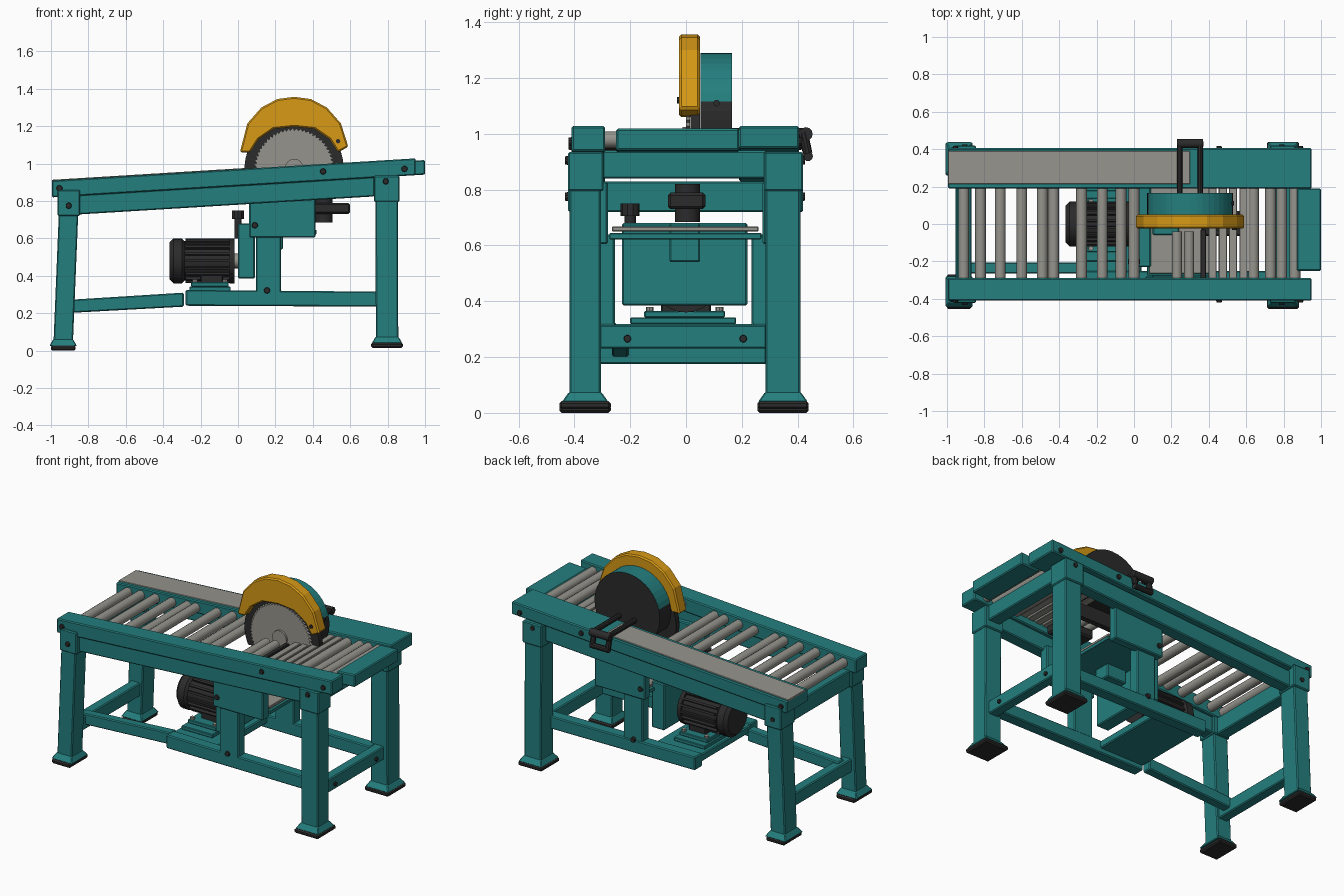
import bpy, bmesh
from math import sin, cos, pi, radians
from mathutils import Vector

cube = bpy.data.objects.get("Cube")
if cube:
    bpy.data.objects.remove(cube, do_unlink=True)


def material(name, rgb):
    m = bpy.data.materials.new(name)
    m.use_nodes = True
    m.diffuse_color = (*rgb, 1)
    bsdf = next(n for n in m.node_tree.nodes if n.type == 'BSDF_PRINCIPLED')
    bsdf.inputs["Base Color"].default_value = (*rgb, 1)
    bsdf.inputs["Roughness"].default_value = 0.6
    return m


TEAL = material("teal paint", (0.018, 0.21, 0.21))
BLACK = material("black plastic", (0.024, 0.024, 0.025))
GREY = material("dull steel", (0.30, 0.295, 0.265))
YELLOW = material("safety yellow", (0.68, 0.32, 0.008))


def finish(name, bm, mat, bevel=0.0, smooth=False):
    bmesh.ops.recalc_face_normals(bm, faces=bm.faces)
    mesh = bpy.data.meshes.new(name)
    bm.to_mesh(mesh)
    bm.free()
    ob = bpy.data.objects.new(name, mesh)
    bpy.context.scene.collection.objects.link(ob)
    mesh.materials.append(mat)
    if smooth:
        bpy.ops.object.select_all(action='DESELECT')
        ob.select_set(True)
        bpy.context.view_layer.objects.active = ob
        bpy.ops.object.shade_smooth_by_angle(angle=radians(35))
    if bevel:
        mod = ob.modifiers.new("soft edges", 'BEVEL')
        mod.width, mod.segments, mod.limit_method = bevel, 1, 'ANGLE'
    return ob


def prism(name, pts, y0, y1, mat, bevel=0.006, smooth=False):
    """Extrude an outline in x, z from y0 to y1."""
    bm = bmesh.new()
    a = [bm.verts.new((x, y0, z)) for x, z in pts]
    b = [bm.verts.new((x, y1, z)) for x, z in pts]
    bm.faces.new(a)
    bm.faces.new(b[::-1])
    for i in range(len(a)):
        j = (i + 1) % len(a)
        bm.faces.new((a[i], b[i], b[j], a[j]))
    return finish(name, bm, mat, bevel, smooth)


def box(name, x, y, z, mat, bevel=0.006):
    return prism(name, [(x[0], z[0]), (x[1], z[0]), (x[1], z[1]), (x[0], z[1])], *y, mat, bevel)


def rod(name, p, q, r, mat, r2=None, sides=16, bevel=0.0):
    p, q = Vector(p), Vector(q)
    bm = bmesh.new()
    bmesh.ops.create_cone(bm, cap_ends=True, segments=sides, radius1=r,
                          radius2=r if r2 is None else r2, depth=(q - p).length)
    turn = Vector((0, 0, 1)).rotation_difference(q - p).to_matrix()
    for v in bm.verts:
        v.co = turn @ v.co + (p + q) / 2
    return finish(name, bm, mat, bevel, True)


def deck(x):
    """Height of the sloping table top."""
    return 0.97 + 0.061 * x


def sloped(name, x0, x1, y0, y1, top, bottom, mat, bevel=0.006):
    """Beam that follows the table slope, given depths below its top."""
    pts = [(x0, deck(x0) - bottom), (x1, deck(x1) - bottom),
           (x1, deck(x1) - top), (x0, deck(x0) - top)]
    return prism(name, pts, y0, y1, mat, bevel)


def arc(cx, cz, r, a0, a1, n):
    return [(cx + r * cos(radians(a0 + (a1 - a0) * i / n)),
             cz + r * sin(radians(a0 + (a1 - a0) * i / n))) for i in range(n + 1)]


# Table rails, end plate and fence
sloped("front_rail", -0.995, 0.95, -0.41, -0.29, 0, 0.09, TEAL)
sloped("back_rail", -0.995, 0.95, 0.19, 0.405, 0, 0.08, TEAL)
sloped("fence_plate", -0.995, 0.3, 0.215, 0.39, -0.004, 0.01, GREY, 0.002)
sloped("end_plate", 0.87, 1.0, -0.25, 0.19, 0.012, 0.09, TEAL)
for side, y0, y1 in (("front", -0.39, -0.31), ("back", 0.30, 0.38)):
    sloped(side + "_apron", -0.87, 0.73, y0, y1, 0.085, 0.19, TEAL)

# Rollers and the flat slats beside the blade
for x in (-0.91, -0.82, -0.715, -0.6, -0.49, -0.43, -0.28, -0.17,
          -0.07, 0.0, 0.64, 0.73, 0.79, 0.86):
    z = deck(x) - 0.043
    rod("roller", (x, -0.3, z), (x, 0.2, z), 0.029, GREY)
for x in (0.23, 0.295):
    rod("short_roller", (x, -0.3, deck(x) - 0.04), (x, -0.04, deck(x) - 0.04), 0.027, GREY)
for x in (0.42, 0.475, 0.53, 0.585):
    sloped("slat", x - 0.022, x + 0.022, -0.3, 0.2, 0.02, 0.05, GREY, 0.003)
sloped("slot_bar", 0.355, 0.385, -0.3, -0.03, 0.02, 0.06, BLACK, 0.003)

# Legs with top sleeves, flared collars and rubber feet
for end, top, bot, half, floor, cap in (
        ("left", -0.905, -0.935, 0.052, 0.0, 0.86),
        ("right", 0.795, 0.797, 0.06, 0.014, 0.935)):
    for side, y0, y1 in (("front", -0.418, -0.305), ("back", 0.285, 0.41)):
        tag = end + "_" + side
        prism(tag + "_leg", [(bot - half, floor + 0.03), (bot + half, floor + 0.03),
                             (top + half, cap - 0.1), (top - half, cap - 0.1)], y0, y1, TEAL)
        w = half + 0.008
        box(tag + "_sleeve", (top - w, top + w), (y0 - 0.005, y1 + 0.01), (cap - 0.14, cap), TEAL)
        cy = (y0 + y1) / 2
        bm = bmesh.new()
        bmesh.ops.create_cube(bm, size=1)
        for v in bm.verts:
            up = v.co.z > 0
            grow = 0.002 if up else 0.027
            v.co = (bot + 2 * v.co.x * (half + grow * 0.8), cy + 2 * v.co.y * ((y1 - y0) / 2 + grow),
                    floor + (0.06 if up else 0.025))
        finish(tag + "_collar", bm, TEAL, 0.004)
        w = half + (0.014 if end == "left" else 0.025)
        box(tag + "_foot", (bot - w, bot + w), (cy - 0.092, cy + 0.092),
            (floor, floor + 0.028), BLACK, 0.008)

# Cross beams between the legs
box("right_upper_beam", (0.755, 0.84), (-0.3, 0.29), (0.84, 0.94), TEAL)
box("left_upper_beam", (-0.95, -0.87), (-0.3, 0.29), (0.72, 0.83), TEAL)
box("right_lower_beam", (0.765, 0.83), (-0.31, 0.29), (0.23, 0.315), TEAL)
box("left_lower_beam", (-0.955, -0.89), (-0.31, 0.29), (0.175, 0.26), TEAL)

# Long stretchers
for side, y0, y1 in (("front", -0.325, -0.25), ("back", 0.235, 0.31)):
    prism(side + "_stretcher", [(-0.28, 0.24), (0.77, 0.235), (0.77, 0.315), (-0.28, 0.325)],
          y0, y1, TEAL)
    box(side + "_post", (0.095, 0.23), (y0, y1 - 0.005), (0.3, 0.64), TEAL)
    box(side + "_hanger_plate", (0.06, 0.415), (y0 - 0.015, y1 - 0.03) if side == "front"
        else (y0 + 0.04, y1 + 0.02), (0.605, 0.83), TEAL)
prism("left_stretcher", [(-0.93, 0.2), (-0.29, 0.235), (-0.29, 0.31), (-0.93, 0.27)],
      -0.265, -0.205, TEAL)

# Motor platform and mounting plates
box("motor_platform", (-0.28, 0.04), (-0.26, 0.25), (0.27, 0.318), TEAL)
box("mount_plate", (-0.26, -0.04), (-0.2, 0.18), (0.318, 0.342), TEAL, 0.004)
box("mount_pad", (-0.25, -0.05), (-0.15, 0.14), (0.342, 0.366), TEAL, 0.004)
for x in (-0.23, -0.07):
    for y in (-0.13, 0.12):
        rod("mount_bolt", (x, y, 0.36), (x, y, 0.38), 0.014, GREY, sides=8)

# Finned motor lying along x
MZ = 0.48
rod("motor_body", (-0.3, 0, MZ), (-0.02, 0, MZ), 0.105, BLACK, sides=24)
rod("motor_cowl", (-0.365, 0, MZ), (-0.28, 0, MZ), 0.12, BLACK, sides=24, bevel=0.02)
rod("motor_flange", (-0.045, 0, MZ), (-0.02, 0, MZ), 0.12, BLACK, sides=24)
bm = bmesh.new()
for i in range(18):
    a = 2 * pi * i / 18
    for v in bmesh.ops.create_cube(bm, size=1)["verts"]:
        x, t, r = v.co.x * 0.25 - 0.155, v.co.y * 0.013, 0.108 + v.co.z * 0.024
        v.co = (x, r * cos(a) - t * sin(a), MZ + r * sin(a) + t * cos(a))
finish("motor_fins", bm, BLACK)
box("motor_base", (-0.2, -0.08), (-0.09, 0.09), (0.36, 0.41), BLACK)
rod("motor_shaft", (-0.03, 0, MZ), (0.01, 0, MZ), 0.04, GREY)

# Drive housing and inner shelf
box("drive_housing", (0.0, 0.09), (-0.23, 0.22), (0.385, 0.68), TEAL)
box("shelf", (0.07, 0.42), (-0.275, 0.27), (0.622, 0.645), TEAL, 0.003)
box("shelf_cover", (0.08, 0.41), (-0.265, 0.26), (0.65, 0.668), GREY, 0.003)
box("shelf_block", (0.1, 0.24), (-0.06, 0.05), (0.54, 0.68), TEAL)
box("arm_bracket", (0.36, 0.6), (-0.065, 0.07), (0.73, 0.79), BLACK, 0.01)
rod("arm_pivot", (0.46, 0.005, 0.685), (0.46, 0.005, 0.82), 0.045, BLACK, sides=12)
rod("cable_plug", (0.0, -0.2, 0.6), (0.0, -0.2, 0.71), 0.02, BLACK)
rod("cable_plug_cap", (0.0, -0.2, 0.705), (0.0, -0.2, 0.75), 0.034, BLACK, sides=10)

# Saw blade with teeth, and the dark backing disc
CX, CZ = 0.3, 0.975
teeth = []
for i in range(41):
    a = radians(-28 + 236 * i / 40)
    for r, da in ((0.202, 0), (0.217, 0.02)):
        teeth.append((CX + r * cos(a + da), CZ + r * sin(a + da)))
prism("saw_blade", teeth, 0.0, 0.014, GREY, 0)
prism("blade_backing", arc(CX, CZ, 0.265, -25, 205, 32), 0.016, 0.05, BLACK, 0)
rod("blade_hub", (CX, -0.012, CZ), (CX, 0.01, CZ), 0.05, GREY)

# Yellow guard: faceted band over the blade
outer = [(0.29, 1.09), (0.25, 1.215), (0.175, 1.3), (0.09, 1.345), (0.0, 1.357)]
inner = [(0.235, 1.06), (0.19, 1.13), (0.11, 1.185), (0.0, 1.197)]
half_out = [(CX + x, z) for x, z in outer] + [(CX - x, z) for x, z in outer[-2::-1]]
half_in = [(CX - x, z) for x, z in inner] + [(CX + x, z) for x, z in inner[-2::-1]]
half_out[-1] = (0.01, 1.06)
prism("blade_guard", half_out + half_in, -0.025, 0.05, YELLOW, 0.008)
rod("guard_bolt", (0.535, -0.032, 1.12), (0.535, -0.02, 1.12), 0.012, BLACK, sides=8)

# Rounded drive cover, teal over the top and black below and behind
cover = prism("drive_cover", arc(CX, 1.06, 0.23, -28, 208, 28), 0.052, 0.165, TEAL, 0)
cover.data.materials.append(BLACK)
for f in cover.data.polygons:
    f.material_index = 0 if f.center.z > 1.13 and abs(f.normal.y) < 0.5 else 1
rod("cover_knob", (CX + 0.2, 0.11, 1.11), (CX + 0.235, 0.11, 1.11), 0.012, BLACK, sides=8)

# Pull handle reaching out over the back rail
for x in (0.245, 0.355):
    rod("handle_arm", (x, 0.15, 1.005), (x, 0.42, 1.005), 0.016, BLACK, sides=10)
    rod("handle_drop", (x, 0.42, 1.005), (x, 0.436, 0.93), 0.017, BLACK, sides=10)
rod("handle_grip", (0.23, 0.43, 1.0), (0.37, 0.43, 1.0), 0.024, BLACK, sides=12)
rod("handle_lower_bar", (0.235, 0.437, 0.92), (0.365, 0.437, 0.92), 0.018, BLACK, sides=10)

# Bolt heads on both long sides and on the right end
for x, z, yf, yb in ((-0.955, 0.868, 0.41, 0.405), (-0.905, 0.775, 0.423, 0.415),
                     (0.455, 0.958, 0.41, 0.405), (0.79, 0.905, 0.423, 0.415),
                     (0.89, 0.972, 0.41, 0.405), (0.09, 0.67, 0.34, 0.33),
                     (0.155, 0.322, 0.325, 0.31)):
    for y, s in ((-yf, -1), (yb, 1)):
        rod("bolt_head", (x, y - s * 0.01, z), (x, y + s * 0.011, z), 0.019, BLACK, 0.014, 10)
for y in (-0.21, 0.205):
    rod("end_bolt", (0.82, y, 0.266), (0.841, y, 0.266), 0.015, BLACK, 0.012, 10)
